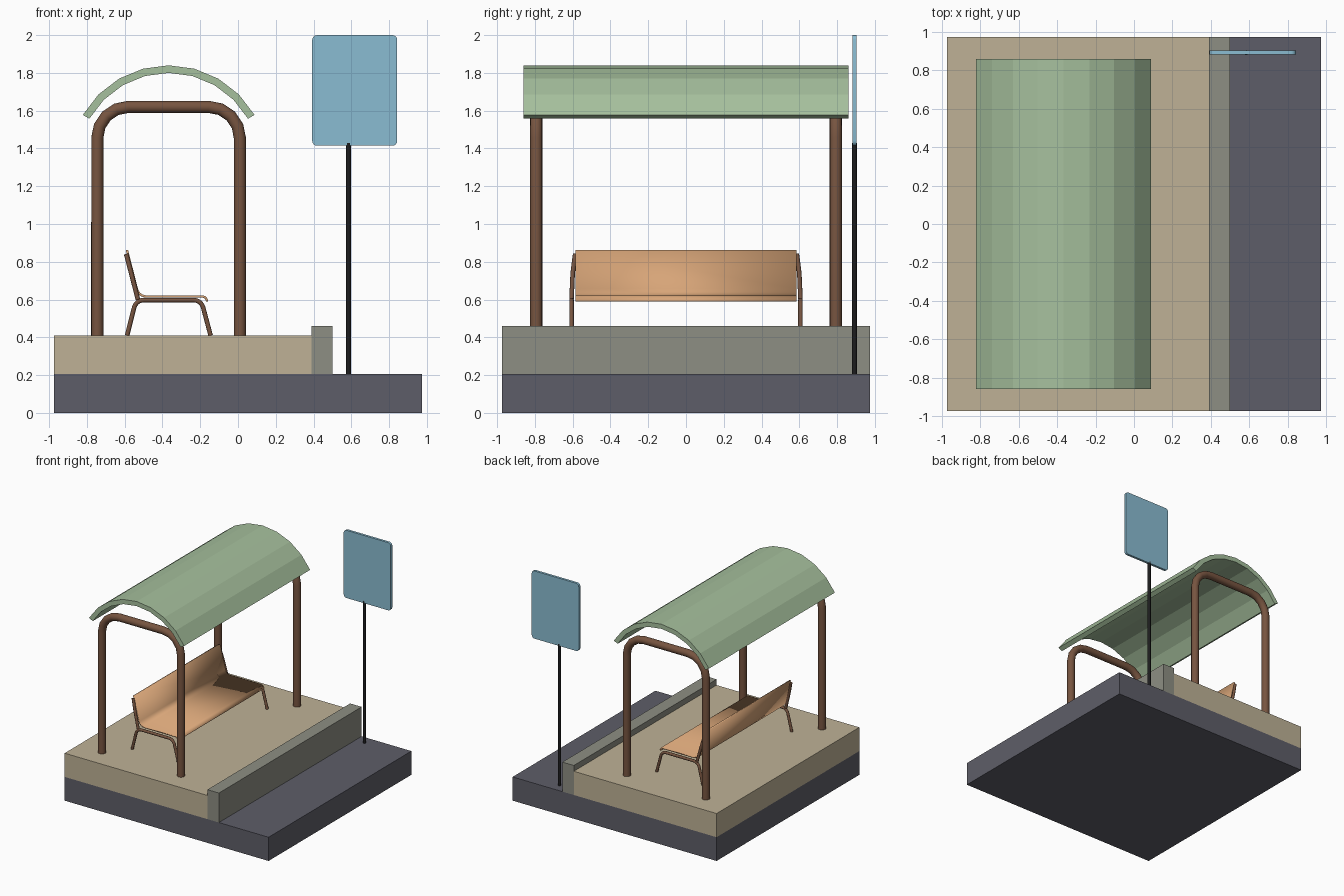
import bpy
import bmesh
from math import radians, sin, cos, pi
from mathutils import Vector

cube = bpy.data.objects.get("Cube")
if cube:
    bpy.data.objects.remove(cube, do_unlink=True)


def material(name, r, g, b):
    """Flat material from display values, stored as linear."""
    col = [(c / 255) ** 2.2 for c in (r, g, b)] + [1]
    m = bpy.data.materials.new(name)
    m.use_nodes = True
    m.diffuse_color = col
    m.node_tree.nodes["Principled BSDF"].inputs["Base Color"].default_value = col
    return m


ASPHALT = material("asphalt", 94, 94, 104)
PAVING = material("sand_paving", 189, 176, 149)
KERB = material("kerb_grey", 140, 141, 130)
BROWN = material("brown_metal", 118, 85, 66)
GREEN = material("roof_green", 165, 191, 156)
WOOD = material("bench_wood", 214, 163, 119)
BLACK = material("black_pole", 34, 34, 35)
BLUE = material("sign_blue", 137, 187, 209)


def add(name, bm, mat, smooth=False):
    bmesh.ops.recalc_face_normals(bm, faces=bm.faces)
    me = bpy.data.meshes.new(name)
    bm.to_mesh(me)
    bm.free()
    me.materials.append(mat)
    ob = bpy.data.objects.new(name, me)
    bpy.context.collection.objects.link(ob)
    if smooth:
        shade(ob)
    return ob


def shade(ob):
    bpy.ops.object.select_all(action='DESELECT')
    ob.select_set(True)
    bpy.context.view_layer.objects.active = ob
    bpy.ops.object.shade_smooth_by_angle(angle=radians(35))


def box(name, lo, hi, mat):
    bm = bmesh.new()
    bmesh.ops.create_cube(bm, size=1)
    lo, hi = Vector(lo), Vector(hi)
    for v in bm.verts:
        v.co = (lo + hi) / 2 + v.co * (hi - lo)
    return add(name, bm, mat)


def prism(name, outline, y0, y1, mat, smooth=False):
    """Extrude an (x, z) outline along y."""
    bm = bmesh.new()
    face = bm.faces.new([bm.verts.new((x, y0, z)) for x, z in outline])
    ext = bmesh.ops.extrude_face_region(bm, geom=[face])["geom"]
    verts = [e for e in ext if isinstance(e, bmesh.types.BMVert)]
    bmesh.ops.translate(bm, verts=verts, vec=(0, y1 - y0, 0))
    # the starting face stays in place as the first cap
    if not face.is_valid or len(face.link_loops if hasattr(face, "link_loops") else face.loops) == 0:
        bm.faces.ensure_lookup_table()
    return add(name, bm, mat, smooth)


def rounded(points, reach, steps=5):
    """Replace the inner corners of a path with circular arcs."""
    pts = [Vector(p) for p in points]
    path = [pts[0]]
    for prev, p, nxt in zip(pts, pts[1:], pts[2:]):
        d = min(reach, 0.8 * (nxt - p).length)
        u, w = (prev - p).normalized(), (nxt - p).normalized()
        half = u.angle(w) / 2
        centre = p + (u + w).normalized() * d / cos(half)
        a, b = p + u * d - centre, p + w * d - centre
        path += [centre + a.normalized().slerp(b.normalized(), i / steps) * a.length
                 for i in range(steps + 1)]
    return path + [pts[-1]]


def tube(name, path, radius, mat, sides=12):
    """Sweep a circle along a path, mitred at each point."""
    bm = bmesh.new()
    rings = []
    for i, p in enumerate(path):
        before = (p - path[i - 1]).normalized() if i else None
        after = (path[i + 1] - p).normalized() if i < len(path) - 1 else None
        t = ((before or after) + (after or before)).normalized()
        n = Vector((0, 1, 0))
        n = (n - t * n.dot(t)).normalized()
        s = t.cross(n)
        ring = [2 * pi * k / sides for k in range(sides)]
        rings.append([bm.verts.new(p + (n * cos(a) + s * sin(a)) * radius) for a in ring])
    for r0, r1 in zip(rings, rings[1:]):
        for k in range(sides):
            j = (k + 1) % sides
            bm.faces.new((r0[k], r0[j], r1[j], r1[k]))
    bm.faces.new(rings[0])
    bm.faces.new(rings[-1])
    return add(name, bm, mat, True)


# Ground: road, raised pavement and kerb
E = 0.975
box("road_base", (-E, -E, 0), (E, E, 0.205), ASPHALT)
box("pavement", (-E, -E, 0.205), (0.39, E, 0.41), PAVING)
box("kerb", (0.39, -E, 0.205), (0.5, E, 0.46), KERB)

# Shelter arches
for side, y in (("front", -0.793), ("back", 0.793)):
    corners = [(-0.745, y, 0.41), (-0.745, y, 1.62), (0.01, y, 1.62), (0.01, y, 0.41)]
    tube(side + "_arch", rounded(corners, 0.165, 4), 0.032, BROWN, 16)

# Barrel roof made of eight flat panels
ROOF_X, ROOF_Z, OUTER, INNER = -0.367, 1.315, 0.525, 0.485
for i in range(8):
    a0, a1 = radians(-60 + 15 * i), radians(-45 + 15 * i)
    outline = [(ROOF_X + r * sin(a), ROOF_Z + r * cos(a))
               for r, a in ((INNER, a0), (OUTER, a0), (OUTER, a1), (INNER, a1))]
    prism(f"roof_panel_{i + 1}", outline, -0.86, 0.86, GREEN)

# Bench side frames: arched legs plus a leaning back support
for side, s in (("front", -1), ("back", 1)):
    y = 0.606 * s
    legs = [(-0.587, y, 0.41), (-0.54, y, 0.597), (-0.195, y, 0.597), (-0.145, y, 0.41)]
    tube(side + "_bench_legs", rounded(legs, 0.04), 0.012, BROWN)
    support = [(-0.592, 0.587 * s, 0.84), (-0.566, 0.6 * s, 0.74), (-0.53, y, 0.6)]
    tube(side + "_back_support", rounded(support, 0.03), 0.012, BROWN)

# Bench shell: one bent sheet for back and seat
sheet = rounded([(-0.588, 0, 0.862), (-0.525, 0, 0.616), (-0.168, 0, 0.616), (-0.164, 0, 0.59)], 0.04)
bm = bmesh.new()
rows = [[bm.verts.new((p.x, y, p.z)) for y in (-0.586, 0.586)] for p in sheet]
for (a, b), (c, d) in zip(rows, rows[1:]):
    bm.faces.new((a, b, d, c))
shell = add("bench_shell", bm, WOOD)
solid = shell.modifiers.new("thickness", 'SOLIDIFY')
solid.thickness = 0.012
solid.offset = 0
shade(shell)

# Stop sign post and rounded board
tube("sign_pole", [Vector((0.585, 0.892, 0.205)), Vector((0.585, 0.892, 1.43))], 0.013, BLACK)
x0, x1, z0, z1, r = 0.393, 0.843, 1.415, 2.0, 0.025
board = []
for cx, cz, start in ((x1 - r, z1 - r, 0), (x0 + r, z1 - r, 90), (x0 + r, z0 + r, 180), (x1 - r, z0 + r, 270)):
    for k in range(5):
        a = radians(start + 22.5 * k)
        board.append((cx + r * cos(a), cz + r * sin(a)))
prism("sign_board", board, 0.882, 0.903, BLUE, True)
